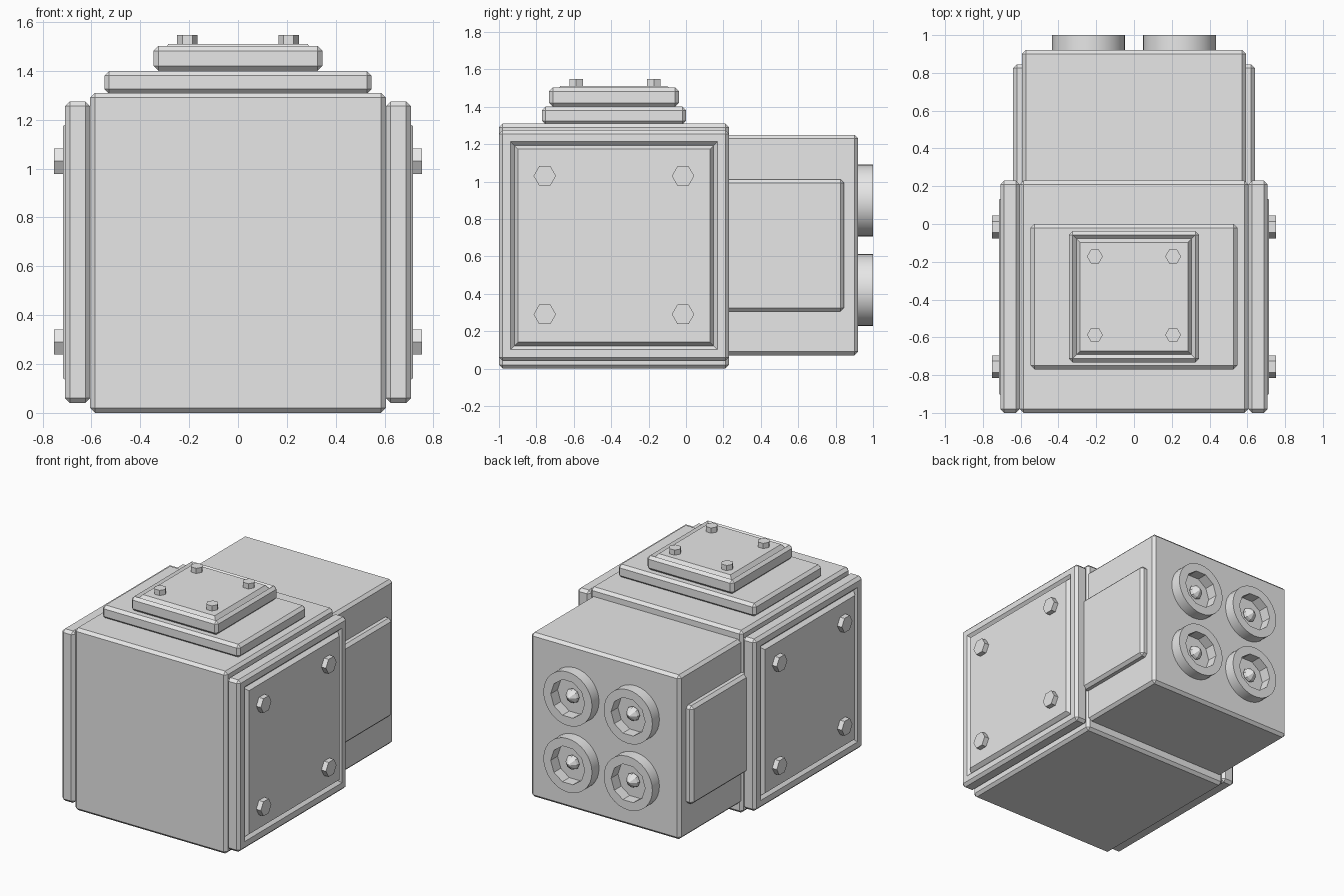
import bpy, bmesh, math
from mathutils import Matrix, Vector

cube = bpy.data.objects.get("Cube")
if cube:
    bpy.data.objects.remove(cube, do_unlink=True)

grey = bpy.data.materials.new("plain_grey")
grey.use_nodes = True
GREY = (0.8, 0.8, 0.8, 1)
grey.diffuse_color = GREY
grey.node_tree.nodes["Principled BSDF"].inputs["Base Color"].default_value = GREY

CHAMFER = 0.02
MID_Y = -0.385


def finish(bm, name):
    mesh = bpy.data.meshes.new(name)
    bmesh.ops.recalc_face_normals(bm, faces=bm.faces)
    bm.to_mesh(mesh)
    bm.free()
    mesh.materials.append(grey)
    obj = bpy.data.objects.new(name, mesh)
    bpy.context.collection.objects.link(obj)
    return obj


def block(name, low, high, panel_dir=None, rim=0.0):
    """Chamfered box; panel_dir adds a V-grooved raised panel on that side."""
    low, high = Vector(low), Vector(high)
    bm = bmesh.new()
    bmesh.ops.create_cube(bm, size=1, matrix=Matrix.Translation((low + high) / 2)
                          @ Matrix.Diagonal((*(high - low), 1)))
    bmesh.ops.bevel(bm, geom=bm.edges[:], offset=CHAMFER, segments=1, affect='EDGES')
    if panel_dir:
        bm.normal_update()
        face = max(bm.faces, key=lambda f: f.normal.dot(Vector(panel_dir)))
        steps = [(CHAMFER, -CHAMFER), (CHAMFER, CHAMFER + 0.008)]
        if rim:
            steps.insert(0, (rim, 0))
        for width, depth in steps:
            bmesh.ops.inset_region(bm, faces=[face], thickness=width, depth=depth,
                                   use_even_offset=True)
    return finish(bm, name)


def lathe(name, profile, sides, place, phase=0.0):
    """Revolve (radius, height) points about local z, then place the result."""
    bm = bmesh.new()
    rings = []
    for r, h in profile:
        rings.append([bm.verts.new((r * math.cos(a), r * math.sin(a), h))
                      for a in (phase + math.tau * i / sides for i in range(sides))])
    for lower, upper in zip(rings, rings[1:]):
        for i in range(sides):
            j = (i + 1) % sides
            bm.faces.new((lower[i], lower[j], upper[j], upper[i]))
    bm.faces.new(rings[-1])
    bm.faces.new(rings[0][::-1])
    bm.transform(place)
    return finish(bm, name)


def facing(axis, location):
    return Matrix.Translation(location) @ Vector(axis).to_track_quat('Z', 'Y').to_matrix().to_4x4()


# Main housing and rear housing
block("main_housing", (-0.605, -1, 0), (0.605, 0.23, 1.31))
block("rear_housing", (-0.593, 0.15, 0.07), (0.593, 0.92, 1.25))

# Side covers with bolts, and rear side slabs
for side, s in (("left", 1), ("right", -1)):
    def span(a, b):
        return sorted((s * a, s * b))
    x0, x1 = span(0.605, 0.708)
    block(side + "_cover", (x0, -1, 0.04), (x1, 0.23, 1.275), (s, 0, 0), 0.042)
    x0, x1 = span(0.55, 0.64)
    block(side + "_rear_slab", (x0, 0.15, 0.305), (x1, 0.845, 1.012))
    for y in (-0.755, -0.016):
        for z in (0.29, 1.03):
            # six-sided head with corners pointing along y
            place = Matrix.Translation((s * 0.7, y, z)) @ Matrix.Rotation(s * math.pi / 2, 4, 'Y')
            lathe(side + "_cover_bolt", [(0.06, 0), (0.06, 0.052)], 6, place, math.pi / 2)

# Stepped lid with bolts
block("lid_base", (-0.547, MID_Y - 0.385, 1.305), (0.547, MID_Y + 0.385, 1.4))
block("lid_top", (-0.345, MID_Y - 0.347, 1.4), (0.345, MID_Y + 0.347, 1.502), (0, 0, 1))
for x in (-0.207, 0.207):
    for y in (-0.587, -0.172):
        lathe("lid_bolt", [(0.042, 0), (0.042, 0.047)], 6, Matrix.Translation((x, y, 1.5)))

# Rear sockets: round collar, faceted bore and pointed pin
for x in (-0.24, 0.24):
    for z in (0.42, 0.898):
        place = facing((0, 1, 0), (x, 0.91, z))
        collar = lathe("socket_collar", [(0.193, 0), (0.193, 0.09)], 32, place)
        bore = lathe("socket_bore_cutter", [(0.135, 0.012), (0.135, 0.2)], 10, place)
        bore.hide_render = True
        bore.hide_viewport = True
        cut = collar.modifiers.new("bore", 'BOOLEAN')
        cut.operation = 'DIFFERENCE'
        cut.solver = 'EXACT'
        cut.object = bore
        bpy.context.view_layer.update()
        mesh = bpy.data.meshes.new_from_object(
            collar.evaluated_get(bpy.context.evaluated_depsgraph_get()))
        collar.modifiers.clear()
        collar.data = mesh
        bpy.data.objects.remove(bore, do_unlink=True)
        # smooth only the round outer wall
        for p in mesh.polygons:
            c = p.center
            p.use_smooth = abs(p.normal.y) < 0.5 and math.hypot(c.x - x, c.z - z) > 0.16
        bpy.ops.object.select_all(action='DESELECT')
        collar.select_set(True)
        bpy.context.view_layer.objects.active = collar
        bpy.ops.object.shade_smooth_by_angle(angle=math.radians(25))
        lathe("socket_pin", [(0.03, 0.01), (0.052, 0.03), (0.045, 0.05), (0.006, 0.085)], 8, place)
